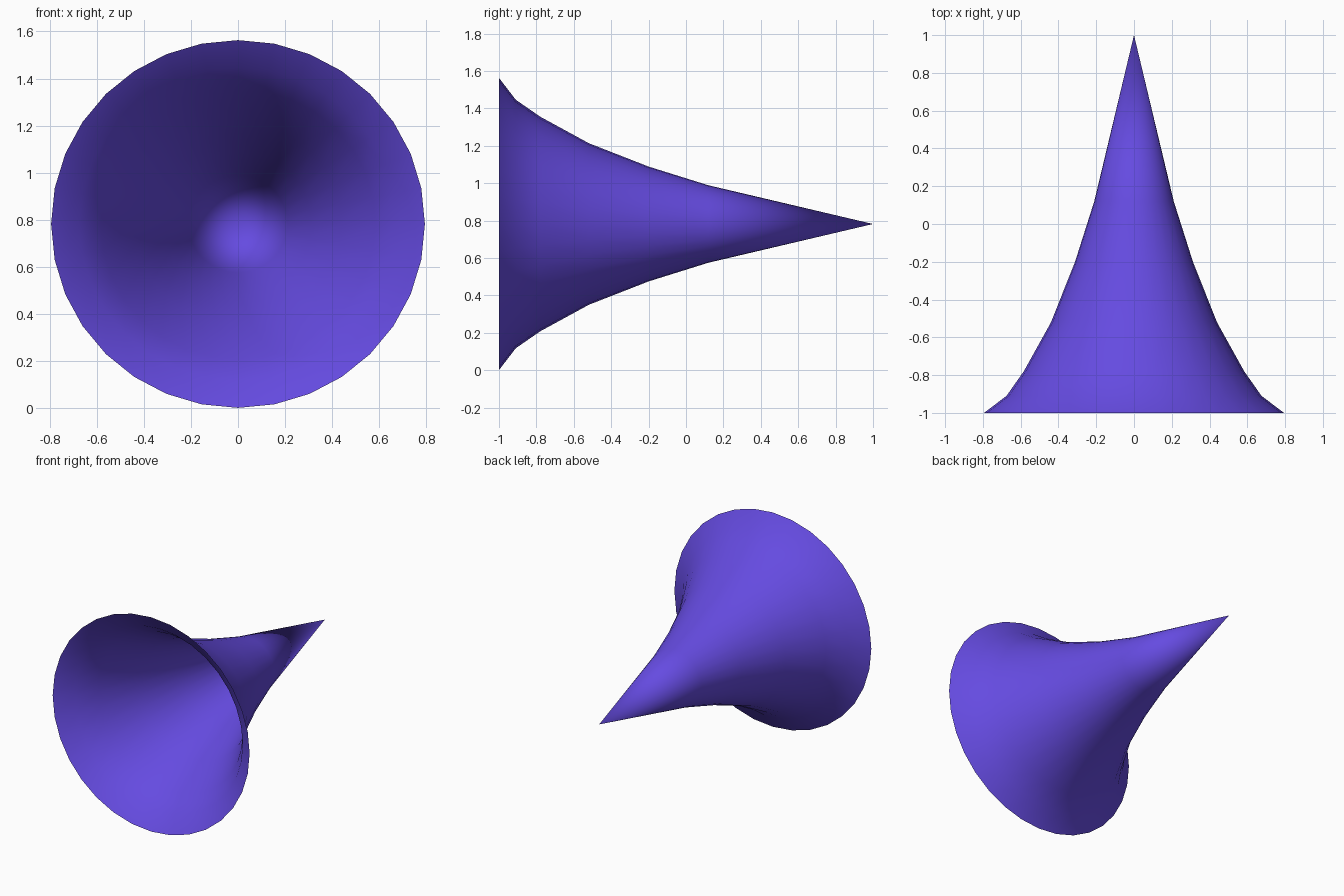
import bpy, bmesh
from math import sin, cos, tau

if "Cube" in bpy.data.objects:
    bpy.data.objects.remove(bpy.data.objects["Cube"])

SIDES = 32
CENTRE_Z = 0.782
X_STRETCH = 0.794 / 0.781   # bell is very slightly wider than tall

# (y, radius) from the open rim to the neck
PROFILE = [(-1.0, 0.781), (-0.91, 0.664), (-0.78, 0.574),
           (-0.52, 0.432), (-0.2, 0.307), (0.12, 0.207)]
TIP_Y = 1.0

bm = bmesh.new()

# Rings of the flared bell
rings = [[bm.verts.new((r * X_STRETCH * sin(tau * i / SIDES), y,
                        CENTRE_Z + r * cos(tau * i / SIDES)))
          for i in range(SIDES)] for y, r in PROFILE]
for a, b in zip(rings, rings[1:]):
    for i in range(SIDES):
        j = (i + 1) % SIDES
        bm.faces.new((a[i], a[j], b[j], b[i]))

# Pointed tip
tip = bm.verts.new((0, TIP_Y, CENTRE_Z))
for i in range(SIDES):
    bm.faces.new((rings[-1][i], rings[-1][(i + 1) % SIDES], tip))

# Outward normals, smooth shading
for f in bm.faces:
    f.smooth = True
bm.normal_update()
f = bm.faces[:][0]
c = f.calc_center_median()
if f.normal.x * c.x + f.normal.z * (c.z - CENTRE_Z) < 0:
    bmesh.ops.reverse_faces(bm, faces=bm.faces[:])

mesh = bpy.data.meshes.new("horn")
bm.to_mesh(mesh)
bm.free()
horn = bpy.data.objects.new("horn", mesh)
bpy.context.collection.objects.link(horn)

# Violet finish
mat = bpy.data.materials.new("violet")
mat.diffuse_color = (0.13, 0.07, 0.75, 1)
mat.use_nodes = True
mat.node_tree.nodes["Principled BSDF"].inputs["Base Color"].default_value = mat.diffuse_color
mesh.materials.append(mat)
